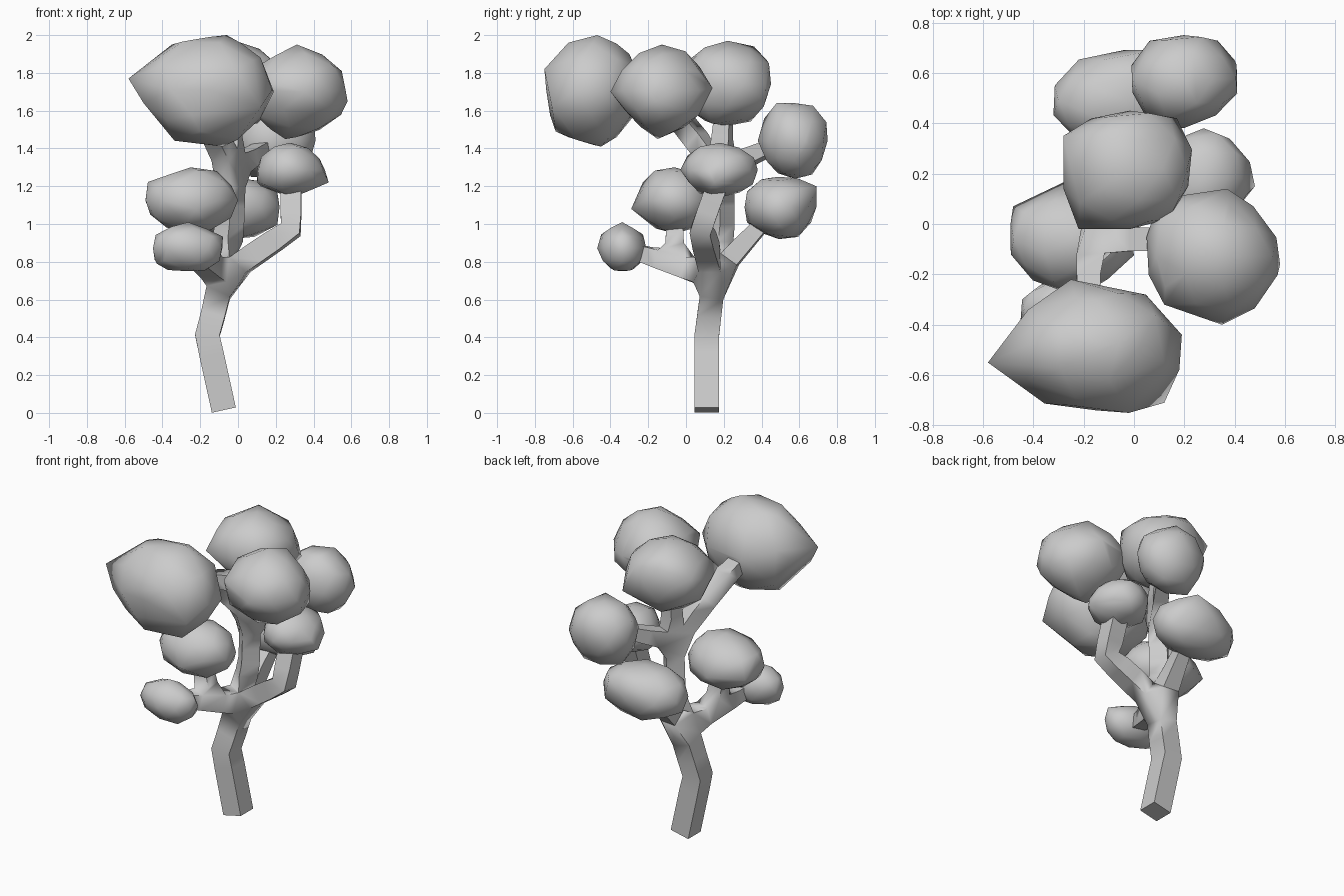
import bpy, bmesh, random

if "Cube" in bpy.data.objects:
    bpy.data.objects.remove(bpy.data.objects["Cube"])

random.seed(7)


def finish(name, me, angle):
    ob = bpy.data.objects.new(name, me)
    bpy.context.collection.objects.link(ob)
    bpy.ops.object.select_all(action='DESELECT')
    ob.select_set(True)
    bpy.context.view_layer.objects.active = ob
    bpy.ops.object.shade_smooth_by_angle(angle=angle * 0.0174533)


def limbs(name, nodes, edges):
    """Square-section branching limbs skinned over a skeleton; node is x, y, z, radius."""
    me = bpy.data.meshes.new(name)
    me.from_pydata([n[:3] for n in nodes], edges, [])
    ob = bpy.data.objects.new(name + "_skeleton", me)
    bpy.context.collection.objects.link(ob)
    bpy.context.view_layer.objects.active = ob
    ob.modifiers.new("skin", 'SKIN')
    skin = me.skin_vertices[0].data
    for s, n in zip(skin, nodes):
        s.radius = (n[3], n[3])
    skin[0].use_root = True
    bpy.context.view_layer.update()
    out = bpy.data.meshes.new_from_object(ob.evaluated_get(bpy.context.evaluated_depsgraph_get()))
    bpy.data.objects.remove(ob)
    finish(name, out, 80)


def foliage(name, xr, yr, zr, corners=()):
    """Lumpy convex clump fitted to a box, with optional protruding corners."""
    bm = bmesh.new()
    bmesh.ops.create_icosphere(bm, subdivisions=2, radius=1)
    pts = [v.co * random.uniform(0.92, 1.06) for v in bm.verts]
    bm.clear()
    lo = [min(p[i] for p in pts) for i in range(3)]
    hi = [max(p[i] for p in pts) for i in range(3)]
    for p in pts:
        bm.verts.new([r[0] + (p[i] - lo[i]) / (hi[i] - lo[i]) * (r[1] - r[0])
                      for i, r in enumerate((xr, yr, zr))])
    for c in corners:
        bm.verts.new(c)
    res = bmesh.ops.convex_hull(bm, input=bm.verts)
    junk = {g for g in res['geom_interior'] + res['geom_unused'] if isinstance(g, bmesh.types.BMVert)}
    bmesh.ops.delete(bm, geom=list(junk), context='VERTS')
    bmesh.ops.recalc_face_normals(bm, faces=bm.faces)
    me = bpy.data.meshes.new(name)
    bm.to_mesh(me)
    bm.free()
    finish(name, me, 60)


# Trunk and all limbs as one branching skeleton
limbs("trunk_and_branches", [
    (-.075, .11, .015, .065), (-.162, .11, .41, .065), (-.075, .15, .73, .062),   # 0-2 trunk
    (-.045, .18, 1.0, .055), (-.035, .18, 1.29, .055), (-.03, .2, 1.6, .04),      # 3-5 stem
    (.28, .08, .97, .055), (.28, .17, 1.22, .055),                                # 6-7 right limb
    (-.17, -.06, .79, .055), (-.27, -.32, .87, .035), (-.22, -.06, 1.05, .04),    # 8-10 front limb
    (-.04, .45, 1.05, .035),                                                      # 11 back limb
    (-.18, -.06, 1.59, .05), (-.18, -.35, 1.68, .045), (.15, -.06, 1.66, .045),   # 12-14 upper front
    (.17, .48, 1.42, .035)],                                                      # 15 upper back
    [(0, 1), (1, 2), (2, 3), (3, 4), (4, 5), (2, 6), (6, 7), (2, 8), (8, 9), (8, 10),
     (2, 11), (4, 12), (12, 13), (12, 14), (4, 15)])

# Leaf clumps
foliage("front_top_leaves", (-.47, .18), (-.74, -.24), (1.42, 1.99),
        [(-.58, -.55, 1.77), (.12, -.71, 1.62), (-.02, -.75, 1.82), (-.08, -.45, 1.41), (-.06, -.47, 2.0),
         (.19, -.44, 1.7), (-.25, -.22, 1.72), (-.2, -.69, 1.49), (-.35, -.45, 1.95), (.12, -.55, 1.88),
         (-.5, -.59, 1.64), (-.42, -.34, 1.78), (-.25, -.72, 1.8), (-.15, -.3, 1.9)])
foliage("right_top_leaves", (.05, .57), (-.38, .13), (1.46, 1.95),
        [(.58, -.16, 1.65), (.35, -.4, 1.7), (.1, .1, 1.7), (.37, .14, 1.72), (.12, -.32, 1.76), (.25, -.15, 1.45)])
foliage("centre_top_leaves", (-.28, .23), (-.02, .45), (1.52, 1.97),
        [(-.28, .35, 1.82), (.17, .42, 1.65), (-.22, -.02, 1.75), (-.1, .36, 1.94)])
foliage("back_right_leaves", (-.01, .41), (.38, .75), (1.24, 1.64), [(.4, .65, 1.42), (.25, .48, 1.64)])
foliage("back_left_leaves", (-.32, .22), (.31, .69), (.92, 1.25), [(-.31, .47, 1.08), (.08, .69, 1.2)])
foliage("right_leaves", (.1, .46), (-.03, .38), (1.14, 1.43), [(.48, .15, 1.22), (.12, .22, 1.2)])
foliage("left_leaves", (-.49, 0), (-.26, .15), (.95, 1.3), [(-.48, .07, 1.1), (-.27, .17, 1.1), (-.22, -.29, 1.08)])
foliage("front_low_leaves", (-.45, -.08), (-.47, -.21), (.75, 1.01), [(-.43, -.36, .79)])
